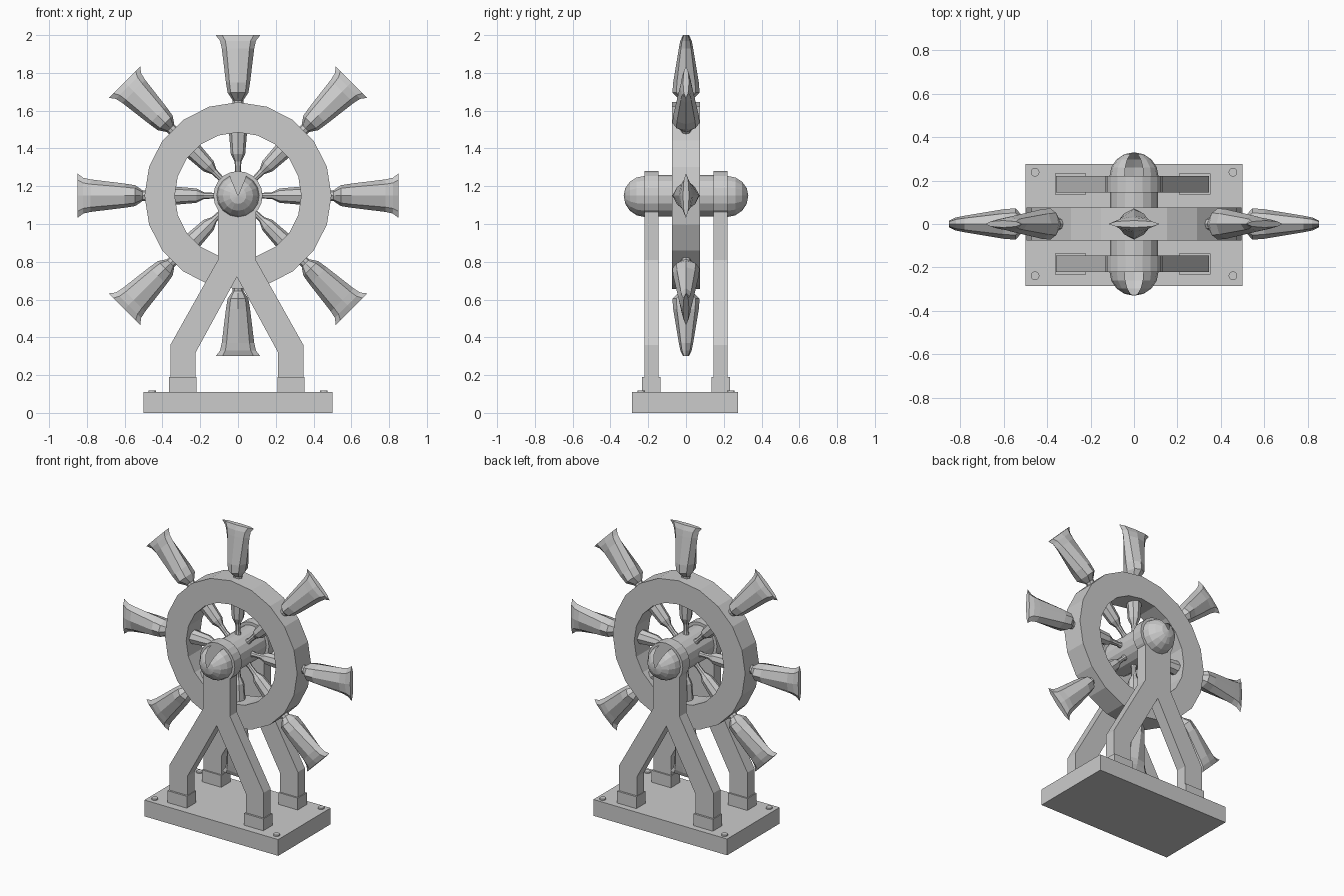
import bpy, bmesh, math
from mathutils import Matrix, Vector

cube = bpy.data.objects.get("Cube")
if cube:
    bpy.data.objects.remove(cube, do_unlink=True)

GREY = (0.6, 0.6, 0.6, 1)
mat = bpy.data.materials.new("light grey")
mat.use_nodes = True
mat.diffuse_color = GREY
mat.node_tree.nodes["Principled BSDF"].inputs["Base Color"].default_value = GREY

AXIS_Z = 1.15
TAU = math.tau


def finish(name, bm, fix=True):
    if fix:
        bmesh.ops.recalc_face_normals(bm, faces=bm.faces)
    mesh = bpy.data.meshes.new(name)
    bm.to_mesh(mesh)
    bm.free()
    mesh.materials.append(mat)
    ob = bpy.data.objects.new(name, mesh)
    bpy.context.collection.objects.link(ob)
    return ob


def box(name, x, y, z):
    bm = bmesh.new()
    bmesh.ops.create_cube(bm, size=1)
    for v in bm.verts:
        v.co = Vector([(r[0] + r[1]) / 2 + c * (r[1] - r[0]) for r, c in zip((x, y, z), v.co)])
    return finish(name, bm)


def loft(bm, loops, closed=False):
    rings = [[bm.verts.new(p) for p in loop] for loop in loops]
    n = len(rings[0])
    pairs = list(zip(rings, rings[1:]))
    if closed:
        pairs.append((rings[-1], rings[0]))
    else:
        bm.faces.new(rings[0])
        bm.faces.new(rings[-1])
    for a, b in pairs:
        for i in range(n):
            j = (i + 1) % n
            bm.faces.new((a[i], a[j], b[j], b[i]))


def circle_y(r, y, n, z=AXIS_Z):
    return [(r * math.sin(TAU * i / n), y, z + r * math.cos(TAU * i / n)) for i in range(n)]


def turned_y(name, profile, n, closed=False):
    bm = bmesh.new()
    loft(bm, [circle_y(r, y, n) for r, y in profile], closed)
    return finish(name, bm)


# Base plate with four bolts
box("base_plate", (-0.5, 0.5), (-0.285, 0.275), (0, 0.11))
for sx in (-1, 1):
    for sy in (-1, 1):
        bm = bmesh.new()
        bmesh.ops.create_cone(bm, cap_ends=True, segments=12, radius1=0.02, radius2=0.02,
                              depth=0.012, matrix=Matrix.Translation((sx * 0.455, sy * 0.238, 0.113)))
        finish("base_bolt", bm)

# Forked uprights, feet, collars and domed caps
half = [(0.1, AXIS_Z), (0.1, 0.81), (0.352, 0.36), (0.352, 0.15), (0.218, 0.15), (0.218, 0.32)]
outline = half + [(0, 0.72)] + [(-x, z) for x, z in reversed(half)]
for side, s in (("front", -1), ("back", 1)):
    bm = bmesh.new()
    loft(bm, [[(x - 0.006, s * y, z) for x, z in outline] for y in (0.145, 0.22)])
    bmesh.ops.triangulate(bm, faces=[f for f in bm.faces if len(f.verts) > 4])
    finish(side + "_upright", bm)
    for sx in (-1, 1):
        xs = sorted((sx * 0.214 - 0.006, sx * 0.358 - 0.006))
        box(side + "_foot", xs, sorted((s * 0.135, s * 0.233)), (0.11, 0.19))
    turned_y(side + "_collar", [(0.13, s * 0.145), (0.13, s * 0.22)], 20)

    # Dome with an open wedge at the top
    bm = bmesh.new()
    n, steps = 16, 4
    rings = [[bm.verts.new(p) for p in circle_y(0.113 * math.cos(k * TAU / 4 / steps),
              s * (0.218 + 0.112 * math.sin(k * TAU / 4 / steps)), n)] for k in range(steps)]
    tip = bm.verts.new((0, s * 0.33, AXIS_Z))
    for i in range(1, n - 1):
        for a, b in zip(rings, rings[1:]):
            bm.faces.new((a[i], a[i + 1], b[i + 1], b[i]))
        bm.faces.new((rings[-1][i], rings[-1][i + 1], tip))
    bm.normal_update()
    out = [f for f in bm.faces
           if f.normal.dot(f.calc_center_median() - Vector((0, s * 0.2, AXIS_Z))) < 0]
    bmesh.ops.reverse_faces(bm, faces=out)
    bmesh.ops.delete(bm, geom=[v for v in bm.verts if not v.link_faces], context='VERTS')
    finish(side + "_dome_cap", bm, fix=False)

# Axle and rim
turned_y("axle", [(0.11, -0.16), (0.11, 0.16)], 16)
turned_y("wheel_rim", [(0.495, -0.075), (0.495, 0.075), (0.335, 0.075), (0.335, -0.075)], 20, closed=True)

# Spoke with flattened flaring handle: distance, half width, half thickness
SECTIONS = [(0.09, 0.022, 0.022), (0.13, 0.015, 0.015), (0.18, 0.018, 0.018),
            (0.22, 0.038, 0.038), (0.335, 0.048, 0.045), (0.37, 0.028, 0.028),
            (0.505, 0.028, 0.028), (0.515, 0.035, 0.04), (0.545, 0.055, 0.072),
            (0.6, 0.064, 0.068), (0.78, 0.086, 0.038), (0.82, 0.095, 0.03), (0.85, 0.118, 0.016)]
for k in range(8):
    bm = bmesh.new()
    loft(bm, [[(a * math.cos(TAU * i / 8), b * math.sin(TAU * i / 8), r) for i in range(8)]
              for r, a, b in SECTIONS])
    bm.transform(Matrix.Translation((0, 0, AXIS_Z)) @ Matrix.Rotation(TAU * k / 8, 4, 'Y'))
    finish("spoke_handle", bm)
